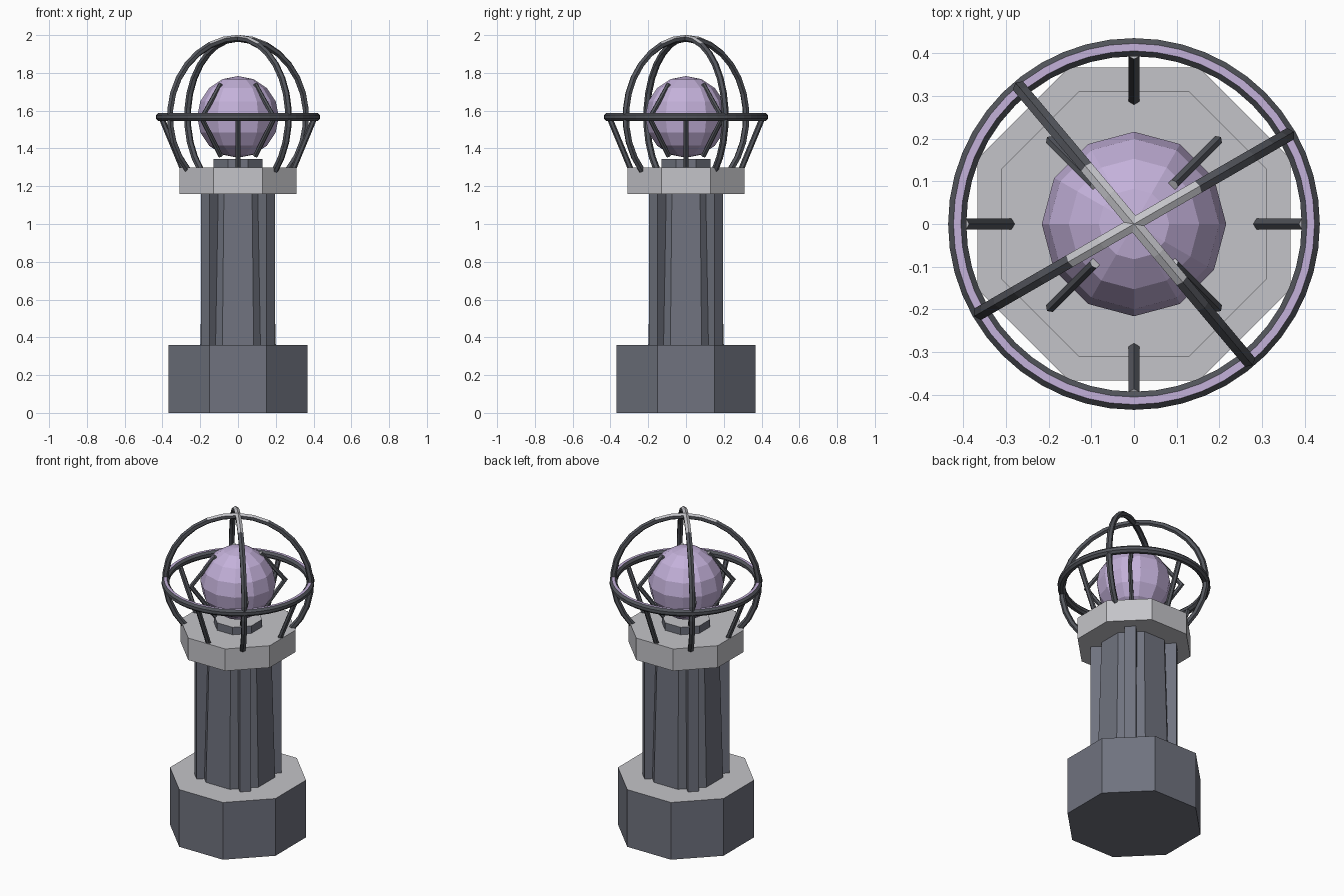
import bpy, bmesh, math
from math import sin, cos, pi, radians
from mathutils import Vector, Matrix

if "Cube" in bpy.data.objects:
    bpy.data.objects.remove(bpy.data.objects["Cube"])


def material(name, rgb):
    m = bpy.data.materials.new(name)
    m.use_nodes = True
    m.diffuse_color = (*rgb, 1)
    m.node_tree.nodes["Principled BSDF"].inputs["Base Color"].default_value = (*rgb, 1)
    return m


slate = material("slate stone", (0.16, 0.17, 0.21))
pale = material("pale stone", (0.55, 0.55, 0.58))
metal = material("dark metal", (0.085, 0.09, 0.105))
violet = material("violet crystal", (0.55, 0.44, 0.70))


def finish(bm, name, main, upper=None, limit=0.75):
    """Store the mesh; faces turned upward past the limit take the upper colour."""
    bmesh.ops.recalc_face_normals(bm, faces=bm.faces)
    bm.normal_update()
    mesh = bpy.data.meshes.new(name)
    mesh.materials.append(main)
    if upper:
        mesh.materials.append(upper)
        for f in bm.faces:
            f.material_index = int(f.normal.z > limit)
    bm.to_mesh(mesh)
    bm.free()
    ob = bpy.data.objects.new(name, mesh)
    bpy.context.collection.objects.link(ob)
    return ob


def octagon(name, bottom, top, z0, z1, main, upper=None):
    """Eight-sided block given by its half widths across the flats."""
    bm = bmesh.new()
    k = 1 / cos(pi / 8)
    place = Matrix.Translation((0, 0, (z0 + z1) / 2)) @ Matrix.Rotation(pi / 8, 4, "Z")
    bmesh.ops.create_cone(bm, cap_ends=True, segments=8, radius1=bottom * k,
                          radius2=top * k, depth=z1 - z0, matrix=place)
    return finish(bm, name, main, upper)


def rod(name, path, azimuth, radius, sides=6):
    """Sweep a polygon along (r, z) points in the vertical plane at an azimuth."""
    bm = bmesh.new()
    out = Vector((cos(azimuth), sin(azimuth), 0))
    side = Vector((-sin(azimuth), cos(azimuth), 0))
    pts = [out * r + Vector((0, 0, z)) for r, z in path]
    loops = []
    for i, p in enumerate(pts):
        a = (p - pts[max(i - 1, 0)]).normalized()
        b = (pts[min(i + 1, len(pts) - 1)] - p).normalized()
        tangent = (a + b).normalized()
        miter = 1 / max(tangent.dot(b if b.length else a), 0.5)
        normal = tangent.cross(side) * miter
        angles = [2 * pi * (j + 0.5) / sides for j in range(sides)]
        loops.append([bm.verts.new(p + radius * (normal * sin(t) + side * cos(t)))
                      for t in angles])
    for u, v in zip(loops, loops[1:]):
        for j in range(sides):
            n = (j + 1) % sides
            bm.faces.new((u[j], u[n], v[n], v[j]))
    bm.faces.new(loops[0])
    bm.faces.new(loops[-1])
    return finish(bm, name, metal, pale)


# Pedestal
octagon("base", 0.367, 0.367, 0, 0.36, slate, pale)
octagon("column", 0.20, 0.18, 0.36, 1.16, slate)
octagon("capital", 0.311, 0.311, 1.16, 1.298, pale)
octagon("orb_collar", 0.13, 0.13, 1.298, 1.345, slate, pale)

# Column ribs on the diagonals
for i in range(4):
    bm = bmesh.new()
    place = (Matrix.Rotation(pi / 4 + i * pi / 2, 4, "Z")
             @ Matrix.Translation((0.2, 0, 0.76)) @ Matrix.Diagonal((0.09, 0.064, 0.8, 1)))
    bmesh.ops.create_cube(bm, size=1, matrix=place)
    finish(bm, f"column_rib_{i + 1}", slate)

# Orb
CENTRE = 1.567
bm = bmesh.new()
bmesh.ops.create_uvsphere(bm, u_segments=12, v_segments=8, radius=0.216,
                          matrix=Matrix.Translation((0, 0, CENTRE)))
finish(bm, "orb", violet)

# Horizontal ring with a violet inlay on its top
bm = bmesh.new()
RING, TUBE, SEGS, SIDES = 0.414, 0.023, 48, 8
grid = []
for i in range(SEGS):
    a = 2 * pi * i / SEGS
    row = []
    for j in range(SIDES):
        t = 2 * pi * (j + 0.5) / SIDES
        r = RING + TUBE * cos(t)
        row.append(bm.verts.new((r * cos(a), r * sin(a), CENTRE + TUBE * sin(t))))
    grid.append(row)
for i in range(SEGS):
    for j in range(SIDES):
        u, v, n = grid[i], grid[(i + 1) % SEGS], (j + 1) % SIDES
        bm.faces.new((u[j], v[j], v[n], u[n]))
finish(bm, "cage_ring", metal, violet, 0.9)

# Two crossing arches that come down to the capital
ARCH = 0.416
start, steps = radians(-43), 22
arc = [start + (pi - 2 * start) * i / steps for i in range(steps + 1)]
for i, azimuth in enumerate((30, -50)):
    path = [(ARCH * cos(t), CENTRE + ARCH * sin(t)) for t in arc]
    rod(f"cage_arch_{i + 1}", path, radians(azimuth), 0.018)

# Leaning ring struts and bent orb prongs
for i in range(4):
    quarter = i * pi / 2
    rod(f"ring_strut_{i + 1}", [(0.29, 1.285), (0.40, 1.55)], quarter, 0.015)
    rod(f"orb_prong_{i + 1}", [(0.13, 1.36), (0.272, 1.56), (0.13, 1.74)],
        quarter + pi / 4, 0.013)
